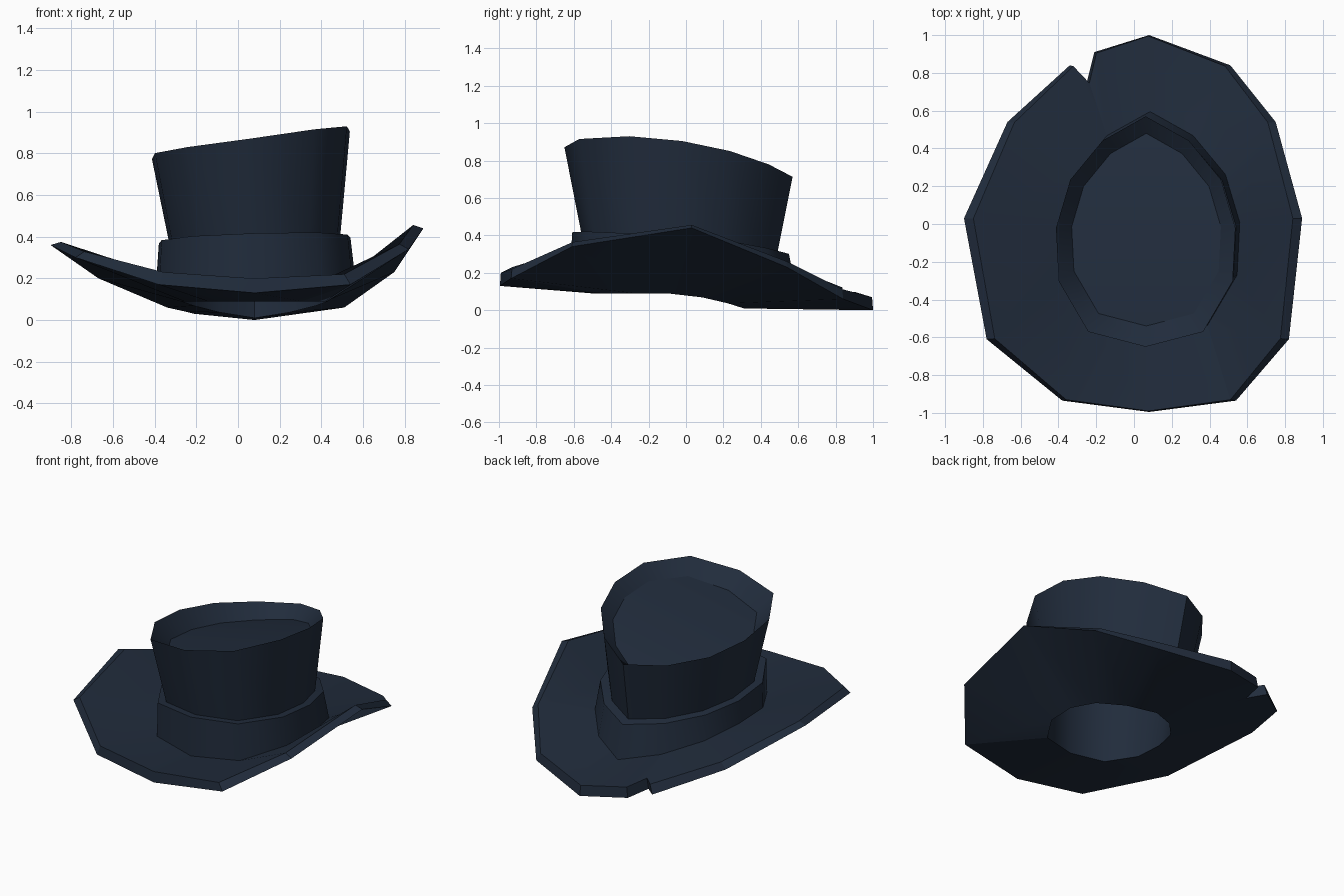
import bpy
import math

if "Cube" in bpy.data.objects:
    bpy.data.objects.remove(bpy.data.objects["Cube"], do_unlink=True)

felt = bpy.data.materials.new("dark navy felt")
felt.use_nodes = True
felt.diffuse_color = (0.015, 0.025, 0.045, 1)
felt.node_tree.nodes["Principled BSDF"].inputs["Base Color"].default_value = felt.diffuse_color

# Egg-shaped cross-section, from the pointed back round by the left to the front
HALF = [(0, 1), (.48, .79), (.84, .45), (1, .03), (.97, -.43), (.64, -.87), (0, -1)]
EGG = HALF + [(-x, y) for x, y in HALF[-2:0:-1]]
N = len(EGG)


def ring(cx, cy, rx, ry, height):
    pts = [(cx + rx * x, cy + ry * y) for x, y in EGG]
    return [(x, y, height(x, y)) for x, y in pts]


def make(name, rings, links=None, cap_first=False, cap_last=False, angle=55):
    """Skin consecutive rings; links pairs entries of unequal rings."""
    verts, faces, starts = [], [], []

    def add(face):
        face = list(dict.fromkeys(face))
        if len(face) > 2:
            faces.append(face)

    for r in rings:
        starts.append(len(verts))
        verts += r
    for k in range(len(rings) - 1):
        a, b = rings[k], rings[k + 1]
        n = max(len(a), len(b))
        ia = links if links and len(a) < n else list(range(n))
        ib = links if links and len(b) < n else list(range(n))
        for i in range(n):
            j = (i + 1) % n
            add((starts[k] + ia[i], starts[k + 1] + ib[i],
                 starts[k + 1] + ib[j], starts[k] + ia[j]))
    # Caps are strips running across from side to side
    for wanted, s, flip in ((cap_first, starts[0], False), (cap_last, starts[-1], True)):
        if wanted:
            for i in range(N // 2):
                strip = [s + q % N for q in (i, i + 1, N - i - 1, N - i)]
                add(strip[::-1] if flip else strip)
    mesh = bpy.data.meshes.new(name)
    mesh.from_pydata(verts, [], faces)
    mesh.materials.append(felt)
    mesh.update()
    ob = bpy.data.objects.new(name, mesh)
    bpy.context.collection.objects.link(ob)
    bpy.ops.object.select_all(action='DESELECT')
    ob.select_set(True)
    bpy.context.view_layer.objects.active = ob
    bpy.ops.object.shade_smooth_by_angle(angle=math.radians(angle))


# Heights of the sloping seams
def crown_z(x, y):
    return .835 + .14 * (x - .06) - .14 * y - .13 * y * y


def well_z(x, y):
    return crown_z(x, y) - .095 + .07 * (x - .06)


def band_top_z(x, y):
    return .38 + .03 * (x - .08) - .06 * y - .15 * max(0, y) ** 2


def band_foot_z(x, y):
    return .225 - .07 * y - .28 * y * y


def hole_z(x, y):
    return .09 - .38 * max(0, y + .15) ** 2


hole = ring(.08, -.095, .35, .405, hole_z)
band_foot = ring(.085, -.01, .475, .605, band_foot_z)
band_rim = ring(.08, -.03, .46, .58, band_top_z)
crown_foot = ring(.08, -.035, .41, .525, band_top_z)
crown_rim = ring(.062, -.04, .475, .61, crown_z)
crown_well = ring(.065, -.03, .395, .51, well_z)

# Brim: curled-up sides, with a small chip torn out of the back edge
edge_low = [(.08, 1, 0), (.51, .84, .06), (.75, .54, .23), (.89, .03, .44),
            (.82, -.61, .34), (.54, -.935, .17), (.08, -.995, .13), (-.38, -.935, .17),
            (-.78, -.61, .30), (-.9, .03, .36), (-.67, .54, .2), (-.34, .84, .06),
            (-.25, .75, .04), (-.21, .91, .03)]
edge_high = [(x * .945, y * .995, z + .07 - .068 * x * x) for x, y, z in edge_low]
links = list(range(N)) + [N - 1, N - 1]
make("brim", [hole, edge_low, edge_high, band_foot], links, angle=20)

# Band around the foot of the crown
make("hat_band", [band_foot, band_rim, crown_foot])

# Flared crown with a sunken top
make("crown", [crown_foot, crown_rim, crown_well])
make("crown_top", [crown_well], cap_last=True)

# Hollow inside
lining_top = ring(.08, -.04, .37, .47, lambda x, y: well_z(x, y) - .06)
lining_mid = ring(.08, -.04, .37, .46, band_top_z)
make("lining", [lining_top, lining_mid, hole], cap_first=True)
